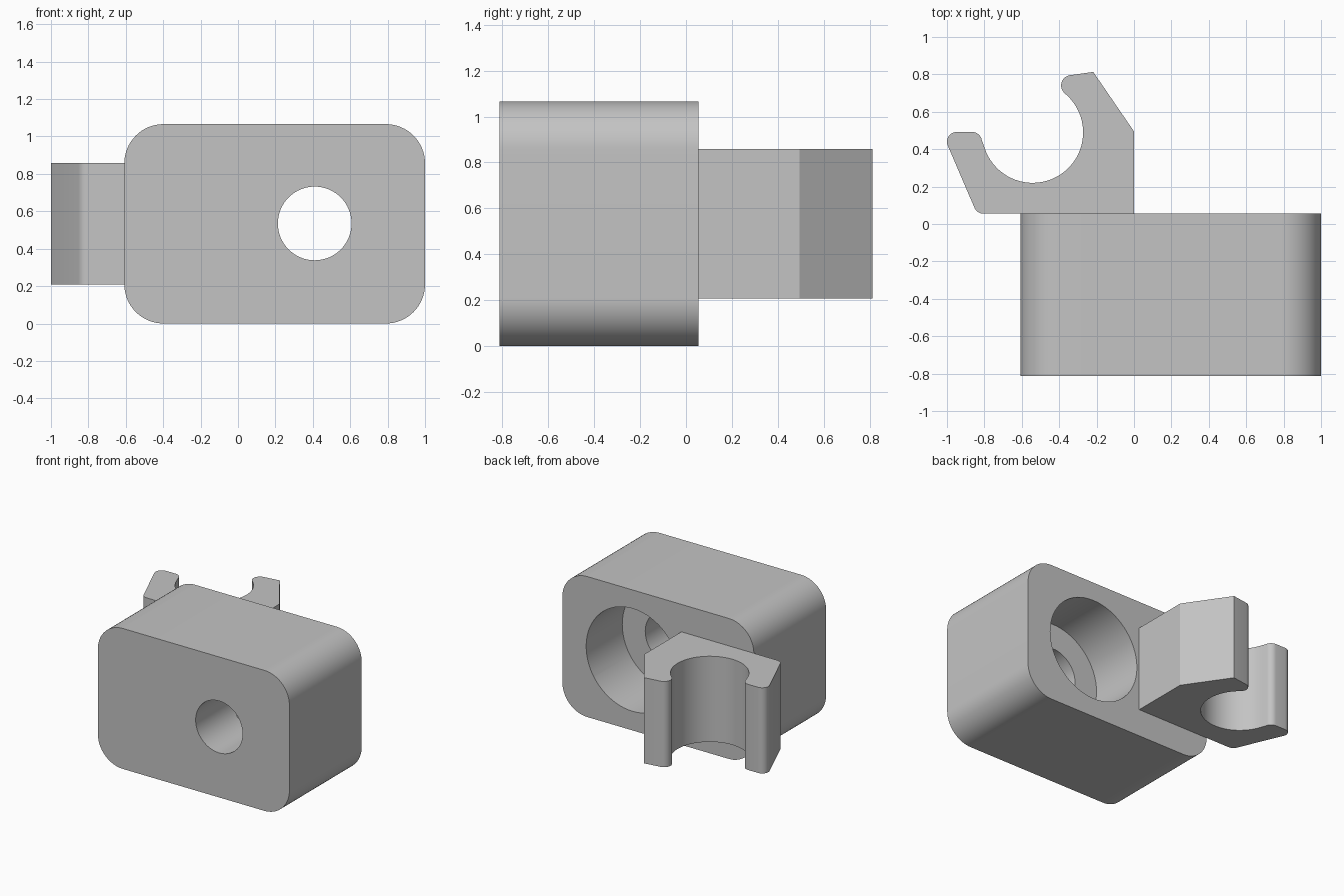
import bpy
import bmesh
from math import radians, cos, sin
from mathutils import Matrix, Vector

cube = bpy.data.objects.get("Cube")
if cube:
    bpy.data.objects.remove(cube, do_unlink=True)

grey = bpy.data.materials.new("plain_grey")
grey.use_nodes = True
grey.diffuse_color = (0.55, 0.55, 0.55, 1)
grey.node_tree.nodes["Principled BSDF"].inputs["Base Color"].default_value = grey.diffuse_color

BACK, FRONT = 0.055, -0.812
HOLE_X, HOLE_Z = 0.41, 0.535
FACE_XZ = Matrix.Rotation(radians(90), 4, "X")   # outline (x, z), extruded towards -y


def arc(cx, cy, r, start, end, steps):
    """Points on an arc, angles in degrees."""
    angles = [radians(start + (end - start) * i / steps) for i in range(steps + 1)]
    return [(cx + r * cos(a), cy + r * sin(a)) for a in angles]


def prism(name, outline, depth, matrix):
    """Extrude a flat outline into a solid."""
    bm = bmesh.new()
    face = bm.faces.new([bm.verts.new((x, y, 0)) for x, y in outline])
    new = bmesh.ops.extrude_face_region(bm, geom=[face])["geom"]
    bmesh.ops.translate(bm, vec=(0, 0, depth),
                        verts=[v for v in new if isinstance(v, bmesh.types.BMVert)])
    bmesh.ops.transform(bm, matrix=matrix, verts=bm.verts)
    bmesh.ops.recalc_face_normals(bm, faces=bm.faces)
    mesh = bpy.data.meshes.new(name)
    bm.to_mesh(mesh)
    bm.free()
    mesh.materials.append(grey)
    obj = bpy.data.objects.new(name, mesh)
    bpy.context.collection.objects.link(obj)
    return obj


def select(obj):
    bpy.ops.object.select_all(action="DESELECT")
    obj.select_set(True)
    bpy.context.view_layer.objects.active = obj


def drill(obj, radius, y_start, depth):
    """Cut a round hole running towards the front."""
    circle = arc(HOLE_X, HOLE_Z, radius, 0, 360, 64)[:-1]
    cutter = prism("hole_cutter", circle, depth,
                   Matrix.Translation((0, y_start, 0)) @ FACE_XZ)
    cutter.hide_render = True
    mod = obj.modifiers.new("hole", "BOOLEAN")
    mod.operation, mod.solver, mod.object = "DIFFERENCE", "EXACT", cutter
    select(obj)
    bpy.ops.object.modifier_apply(modifier=mod.name)
    bpy.data.objects.remove(cutter, do_unlink=True)


def smooth(obj):
    select(obj)
    bpy.ops.object.shade_smooth_by_angle(angle=radians(25))


# Rounded block with a stepped hole
R, LEFT, RIGHT, TOP = 0.21, -0.608, 1.0, 1.066
outline = (arc(RIGHT - R, R, R, -90, 0, 16) + arc(RIGHT - R, TOP - R, R, 0, 90, 16)
           + arc(LEFT + R, TOP - R, R, 90, 180, 16) + arc(LEFT + R, R, R, 180, 270, 16))
block = prism("block", outline, BACK - FRONT, Matrix.Translation((0, BACK, 0)) @ FACE_XZ)
drill(block, 0.197, BACK + 0.1, 1.2)
drill(block, 0.39, BACK + 0.1, 0.1 + 0.433)
smooth(block)

# Open clip on the back, drawn from above
clip_outline = (
    [(0, BACK), (0, 0.495), (-0.218, 0.813)]
    + arc(-0.335, 0.741, 0.055, 100, 232, 10)          # short lip
    + arc(-0.542, 0.49, 0.27, 50, -163, 40)            # round seat
    + arc(-0.865, 0.44, 0.052, 10, 90, 8)              # long lip
    + arc(-0.948, 0.44, 0.052, 90, 205, 10)
    + arc(-0.805, 0.107, 0.052, 205, 270, 6))
clip = prism("clip", clip_outline, 0.65, Matrix.Translation((0, 0, 0.208)))
smooth(clip)
